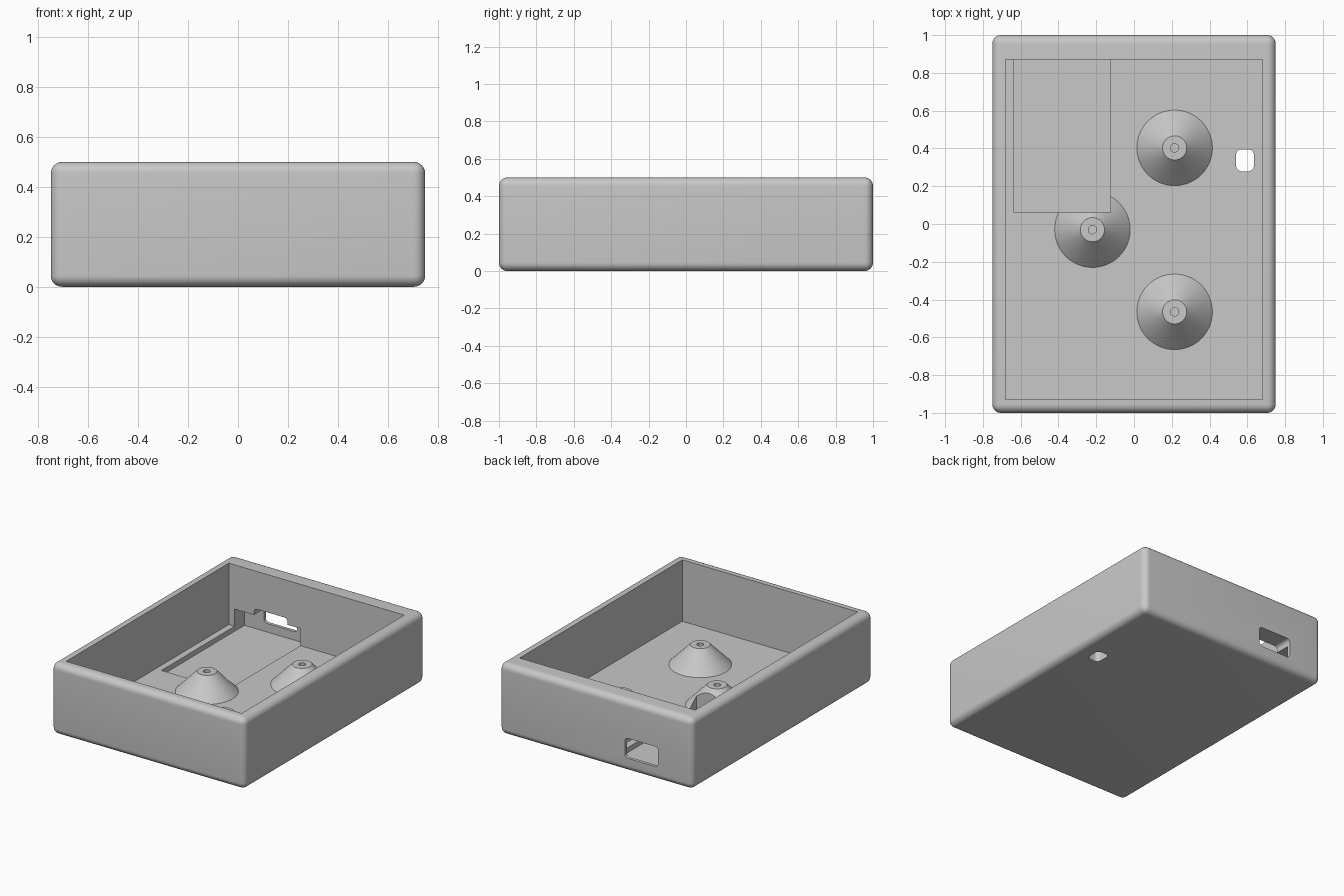
import bpy
import bmesh
from math import radians
from mathutils import Matrix, Vector

default = bpy.data.objects.get("Cube")
if default:
    bpy.data.objects.remove(default, do_unlink=True)

grey = bpy.data.materials.new("plain grey plastic")
grey.use_nodes = True
colour = (0.58, 0.58, 0.58, 1)
grey.diffuse_color = colour
grey.node_tree.nodes["Principled BSDF"].inputs["Base Color"].default_value = colour


def finish(name, bm):
    bmesh.ops.recalc_face_normals(bm, faces=bm.faces)
    mesh = bpy.data.meshes.new(name)
    bm.to_mesh(mesh)
    bm.free()
    mesh.materials.append(grey)
    obj = bpy.data.objects.new(name, mesh)
    bpy.context.collection.objects.link(obj)
    return obj


def box(name, low, high, radius=0, axis=None):
    """Box between two corners; rounds all edges, or those along one axis."""
    low, high = Vector(low), Vector(high)
    bm = bmesh.new()
    size = Matrix.Diagonal((high - low).to_4d())
    size[3][3] = 1
    bmesh.ops.create_cube(bm, size=1, matrix=Matrix.Translation((low + high) / 2) @ size)
    if radius:
        edges = [e for e in bm.edges if axis is None
                 or abs((e.verts[0].co - e.verts[1].co).normalized()[axis]) > 0.9]
        bmesh.ops.bevel(bm, geom=edges, offset=radius, segments=8,
                        profile=0.5, affect='EDGES')
    return finish(name, bm)


def cone(name, x, y, bottom, top, r_bottom, r_top, sides):
    bm = bmesh.new()
    bmesh.ops.create_cone(bm, cap_ends=True, segments=sides, radius1=r_bottom,
                          radius2=r_top, depth=top - bottom,
                          matrix=Matrix.Translation((x, y, (top + bottom) / 2)))
    return finish(name, bm)


def combine(target, tool, operation):
    """Apply a boolean and discard the tool."""
    mod = target.modifiers.new(operation, 'BOOLEAN')
    mod.operation = operation
    mod.solver = 'EXACT'
    mod.object = tool
    bpy.context.view_layer.objects.active = target
    bpy.ops.object.modifier_apply(modifier=mod.name)
    bpy.data.objects.remove(tool, do_unlink=True)


FLOOR = 0.07
STAND_TOP = 0.21
STANDS = [(0.215, 0.403), (0.215, -0.465), (-0.22, -0.03)]

# Rounded open tray with a thicker back wall
case = box("open_case", (-0.75, -1, 0), (0.75, 1, 0.5), 0.045)
combine(case, box("cavity", (-0.68, -0.93, FLOOR), (0.68, 0.87, 0.7)), 'DIFFERENCE')

# Conical screw stands, their slope continued slightly into the floor
for x, y in STANDS:
    combine(case, cone("stand", x, y, FLOOR - 0.014, STAND_TOP, 0.2135, 0.064, 96), 'UNION')

# Sunken board bay, reaching into the back wall and clipping one stand
combine(case, box("board_bay", (-0.635, 0.06, 0.035), (-0.125, 0.978, 0.19)), 'DIFFERENCE')

# Connector opening through the back wall
combine(case, box("connector_slot", (-0.484, 0.8, 0.095), (-0.226, 1.1, 0.235),
                  0.025, 1), 'DIFFERENCE')

# Rounded cable hole through the floor
combine(case, box("cable_hole", (0.54, 0.279, -0.1), (0.635, 0.395, 0.2),
                  0.03, 2), 'DIFFERENCE')

# Blind screw holes in the stands
for x, y in STANDS:
    combine(case, cone("screw_hole", x, y, 0.1, 0.3, 0.022, 0.022, 32), 'DIFFERENCE')

# Smooth the rounds, keep the corners sharp
case.data.shade_smooth()
case.data.set_sharp_from_angle(angle=radians(25))
